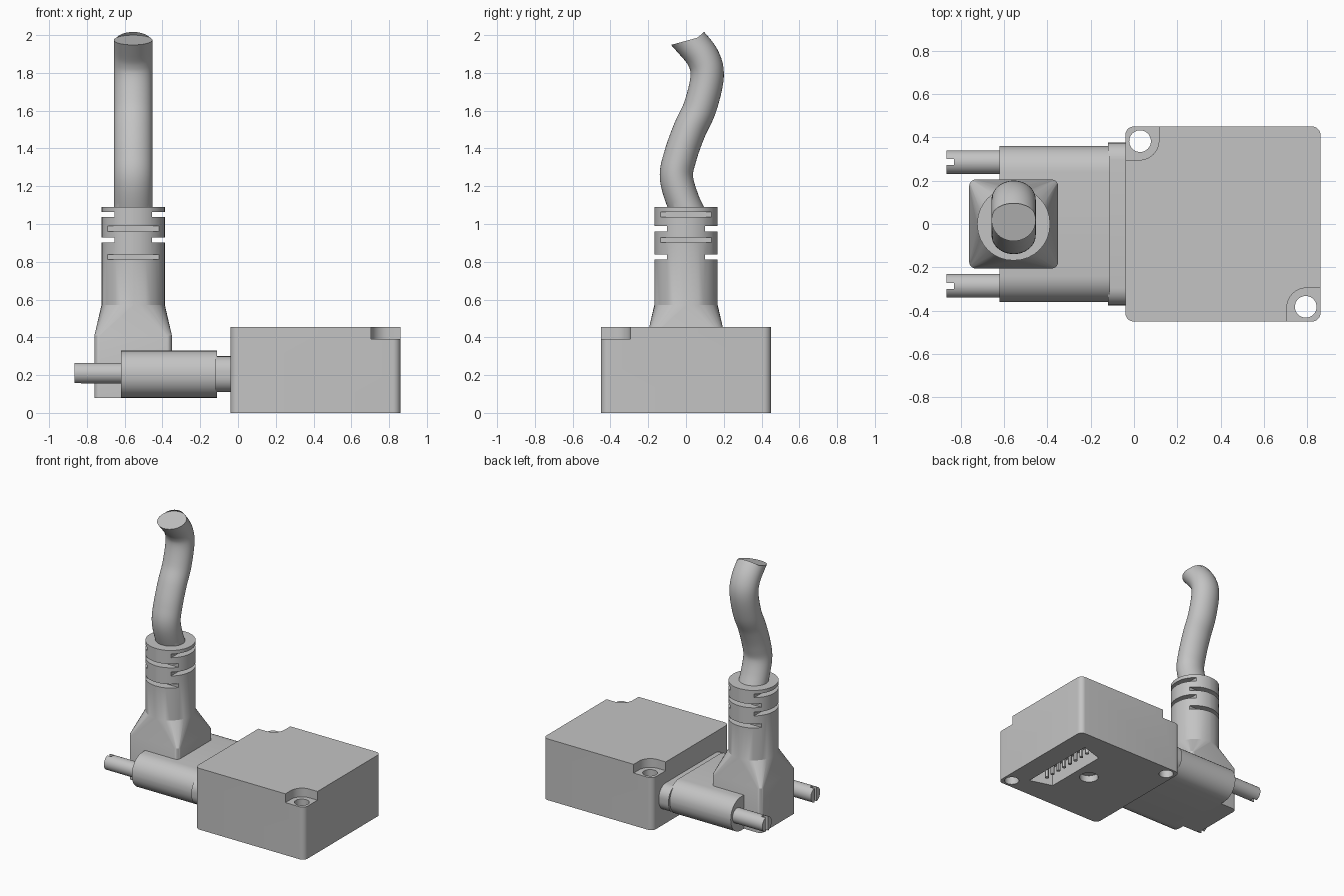
import bpy, bmesh, math
from mathutils import Vector

cube = bpy.data.objects.get("Cube")
if cube:
    bpy.data.objects.remove(cube, do_unlink=True)

grey = bpy.data.materials.new("plain_grey")
grey.use_nodes = True
GREY = (0.55, 0.55, 0.55, 1)
grey.diffuse_color = GREY
grey.node_tree.nodes["Principled BSDF"].inputs["Base Color"].default_value = GREY


def outline(hw, hh, r, n=8):
    """Rounded rectangle around the origin, counter-clockwise."""
    pts = []
    for k, (sx, sy) in enumerate([(1, 1), (-1, 1), (-1, -1), (1, -1)]):
        for i in range(n + 1):
            a = (k + i / n) * math.pi / 2
            pts.append((sx * (hw - r) + r * math.cos(a), sy * (hh - r) + r * math.sin(a)))
    return pts


def circle(r, n=40):
    return [(r * math.cos(2 * math.pi * i / n), r * math.sin(2 * math.pi * i / n)) for i in range(n)]


def loft(name, rings):
    """Skin matching rings of points and cap both ends."""
    bm = bmesh.new()
    loops = [[bm.verts.new(p) for p in ring] for ring in rings]
    for a, b in zip(loops, loops[1:]):
        for i in range(len(a)):
            j = (i + 1) % len(a)
            bm.faces.new((a[i], a[j], b[j], b[i]))
    bm.faces.new(loops[0][::-1])
    bm.faces.new(loops[-1])
    bmesh.ops.recalc_face_normals(bm, faces=bm.faces)
    mesh = bpy.data.meshes.new(name)
    bm.to_mesh(mesh)
    bm.free()
    mesh.materials.append(grey)
    ob = bpy.data.objects.new(name, mesh)
    bpy.context.collection.objects.link(ob)
    return ob


def upright(name, pts, cx, cy, z0, z1):
    return loft(name, [[(cx + u, cy + v, z) for u, v in pts] for z in (z0, z1)])


def along_x(name, pts, cy, cz, x0, x1):
    return loft(name, [[(x, cy + u, cz + v) for u, v in pts] for x in (x0, x1)])


def block(name, x0, x1, y0, y1, z0, z1):
    corners = [(x0, y0), (x1, y0), (x1, y1), (x0, y1)]
    return upright(name, corners, 0, 0, z0, z1)


def activate(ob):
    bpy.ops.object.select_all(action='DESELECT')
    ob.select_set(True)
    bpy.context.view_layer.objects.active = ob


def carve(ob, cutters):
    activate(ob)
    for c in cutters:
        mod = ob.modifiers.new("cut", 'BOOLEAN')
        mod.operation = 'DIFFERENCE'
        mod.solver = 'EXACT'
        mod.object = c
        bpy.ops.object.modifier_apply(modifier=mod.name)
        bpy.data.objects.remove(c, do_unlink=True)


def smooth(ob):
    activate(ob)
    bpy.ops.object.shade_smooth_by_angle(angle=math.radians(30))


# Housing with two stepped mounting corners, a dimple and a connector socket
BX = 0.41
housing = upright("housing", outline(0.45, 0.45, 0.04), BX, 0, 0, 0.455)
cuts = []
for s in (-1, 1):
    cuts.append(upright("step_cut", outline(0.2, 0.2, 0.09), BX + s * 0.495, -s * 0.495, 0.39, 0.6))
    cuts.append(upright("bolt_cut", circle(0.05), BX + s * 0.382, -s * 0.382, -0.1, 0.5))
cuts.append(upright("dimple_cut", circle(0.065), BX, 0, -0.1, 0.05))
socket = [(0.53, -0.25), (0.70, -0.30), (0.70, 0.30), (0.53, 0.25)]
cuts.append(upright("socket_cut", socket, 0, 0, -0.1, 0.14))
carve(housing, cuts)
smooth(housing)

# Row of contacts inside the socket
for i in range(8):
    smooth(upright("socket_pin", circle(0.014, 12), 0.61, (i - 3.5) * 0.062, 0.02, 0.15))

# Plug body and its collar against the housing
smooth(along_x("plug_collar", outline(0.375, 0.095, 0.08), 0, 0.205, -0.12, -0.03))
smooth(along_x("plug_body", outline(0.36, 0.125, 0.12), 0, 0.205, -0.62, -0.11))

# Slotted thumb screws
for side, s in (("left", 1), ("right", -1)):
    screw = along_x(side + "_screw", circle(0.055, 32), s * 0.285, 0.21, -0.865, -0.60)
    carve(screw, [block("slot_cut", -0.9, -0.83, s * 0.285 - 0.014, s * 0.285 + 0.014, 0.1, 0.3)])
    smooth(screw)

# Hood: rounded square base blending into a round strain relief
CX = -0.555
sections = [(0.08, 0.205, 0.03), (0.41, 0.205, 0.03), (0.57, 0.168, 0.165), (1.09, 0.168, 0.165)]
hood = loft("cable_hood", [[(CX + u, v, z) for u, v in outline(h, h, r)] for z, h, r in sections])
cuts = []
for s in (-1, 1):
    near, far = sorted((s * 0.1, s * 0.3))
    for z in (0.915, 1.05):
        cuts.append(block("side_slit_cut", CX + near, CX + far, -0.3, 0.3, z - 0.014, z + 0.014))
    for z in (0.825, 0.975):
        cuts.append(block("front_slit_cut", CX - 0.3, CX + 0.3, near, far, z - 0.014, z + 0.014))
carve(hood, cuts)
smooth(hood)

# Cable: oval section swept along an S curve, ends cut at an angle
path = [Vector(p) for p in [(0, 1.08), (-0.05, 1.24), (-0.03, 1.36), (0.02, 1.5),
                            (0.075, 1.62), (0.112, 1.78), (0.09, 1.88), (0.016, 1.974)]]
ends = [path[0] + Vector((0.06, -0.12))] + path + [path[-1] + Vector((-0.08, 0.09))]
line = []
STEPS = 6
for k in range(1, len(path)):
    a, b, c, d = ends[k - 1:k + 3]
    for i in range(STEPS):
        t = i / STEPS
        line.append(0.5 * (2 * b + (c - a) * t + (2 * a - 5 * b + 4 * c - d) * t * t
                           + (3 * b - a - 3 * c + d) * t ** 3))
line.append(path[-1])
rings = []
for i, p in enumerate(line):
    if i == 0:
        across = Vector((0.1, 0))
    elif i == len(line) - 1:
        across = Vector((0.095, 0.026))
    else:
        tangent = (line[i + 1] - line[i - 1]).normalized()
        across = Vector((tangent.y, -tangent.x)) * 0.088
    rings.append([(CX + 0.102 * u, p.x + across.x * v, p.y + across.y * v) for u, v in circle(1)])
smooth(loft("cable", rings))
